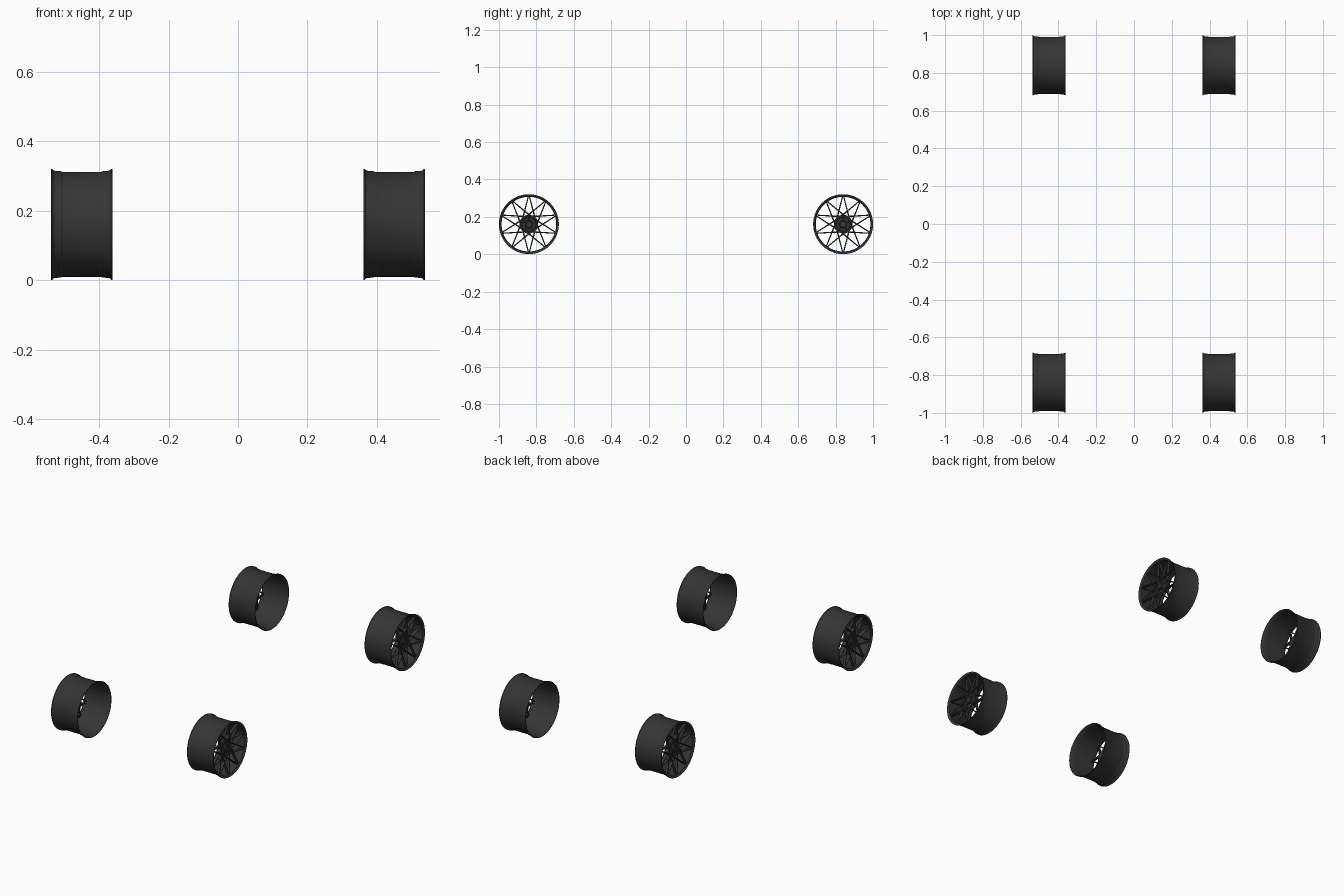
import bpy, bmesh, math
from mathutils import Vector, Matrix

if "Cube" in bpy.data.objects:
    bpy.data.objects.remove(bpy.data.objects["Cube"])

dark = bpy.data.materials.new("dark_metal")
dark.diffuse_color = (0.035, 0.035, 0.035, 1)
dark.use_nodes = True
dark.node_tree.nodes["Principled BSDF"].inputs["Base Color"].default_value = dark.diffuse_color

R = 0.16                       # rim radius
CX, CY, CZ = 0.45, 0.84, 0.161  # wheel centres


def polar(x, r, a):
    return Vector((x, r * math.cos(a), r * math.sin(a)))


def lathe(bm, profile, n=96, closed=True, centre=(0, 0)):
    """Revolve an (x, r) profile about an axis along x."""
    off = Vector((0, *centre))
    rings = [[bm.verts.new(polar(x, r, math.tau * i / n) + off) for x, r in profile]
             for i in range(n)]
    m = len(profile)
    for i in range(n):
        a, b = rings[i], rings[(i + 1) % n]
        for j in range(m if closed else m - 1):
            k = (j + 1) % m
            bm.faces.new((a[j], a[k], b[k], b[j]))
    if not closed:
        bm.faces.new([r[0] for r in rings])
        bm.faces.new([r[-1] for r in rings])


def spoke(bm, path, widths, depths):
    """Bar with chamfered front edges along a path; front faces +x."""
    rings = []
    for i, p in enumerate(path):
        d = path[min(i + 1, len(path) - 1)] - path[max(i - 1, 0)]
        side = Vector((0, -d.z, d.y)).normalized() * widths[i] / 2
        back = Vector((-depths[i], 0, 0))
        ch = Vector((-0.003, 0, 0))
        rings.append([bm.verts.new(v) for v in (
            p - side * 0.5, p + side * 0.5, p + side + ch,
            p + side + back, p - side + back, p - side + ch)])
    for a, b in zip(rings, rings[1:]):
        for j in range(6):
            k = (j + 1) % 6
            bm.faces.new((a[j], a[k], b[k], b[j]))
    bm.faces.new(rings[0])
    bm.faces.new(rings[-1])


# Barrel with flared lips at both ends
rim = bmesh.new()
lathe(rim, [(.088, R), (.085, R), (.082, .1565), (.077, .154), (.06, .1535), (.056, .151),
            (-.056, .151), (-.061, .1535), (-.077, .154), (-.083, .157), (-.085, R), (-.088, R),
            (-.088, .157), (-.08, .151), (-.06, .1475), (.054, .147),
            (.07, .146), (.08, .148), (.087, .156)])

# Ten pairs of thin crossing spokes that meet at the rim
spokes = bmesh.new()
for i in range(10):
    for s in (-1, 1):
        a = math.radians(90 + 36 * i)
        tip = polar(.079, .149, a + s * math.radians(1.0))
        end = polar(.060, .044, a + s * math.radians(50))
        mid = tip.lerp(end, .5) + Vector((.002, 0, 0))
        spoke(spokes, [tip, mid, end], [.006, .0065, .008], [.012, .018, .022])

# Hub disc, centre cap and bolts
hub = bmesh.new()
lathe(hub, [(.030, .047), (.055, .050), (.059, .048), (.060, .040), (.056, .036),
            (.056, .022), (.062, .020)], 64, False)
cap = bmesh.new()
lathe(cap, [(.058, .018), (.064, .018), (.066, .016), (.065, .013)], 48, False)
bolts = bmesh.new()
for i in range(5):
    a = math.radians(90 + 72 * i)
    lathe(bolts, [(.050, .0045), (.060, .0045), (.0615, .003)], 6, False,
          (.029 * math.cos(a), .029 * math.sin(a)))

# Four wheels, faces outward on both sides
for part, bm in (("rim", rim), ("spokes", spokes), ("hub", hub),
                 ("centre_cap", cap), ("bolts", bolts)):
    for side, sx in (("right", 1), ("left", -1)):
        b = bm.copy()
        b.transform(Matrix.Diagonal((sx, 1, 1, 1)))
        bmesh.ops.recalc_face_normals(b, faces=b.faces)
        me = bpy.data.meshes.new(f"{part}_{side}")
        b.to_mesh(me)
        b.free()
        me.materials.append(dark)
        for end, sy in (("front", -1), ("rear", 1)):
            ob = bpy.data.objects.new(f"{end}_{side}_{part}", me)
            ob.location = (sx * CX, sy * CY, CZ)
            bpy.context.collection.objects.link(ob)
        bpy.ops.object.select_all(action='DESELECT')
        ob.select_set(True)
        bpy.context.view_layer.objects.active = ob
        bpy.ops.object.shade_smooth_by_angle(angle=math.radians(30))
    bm.free()
